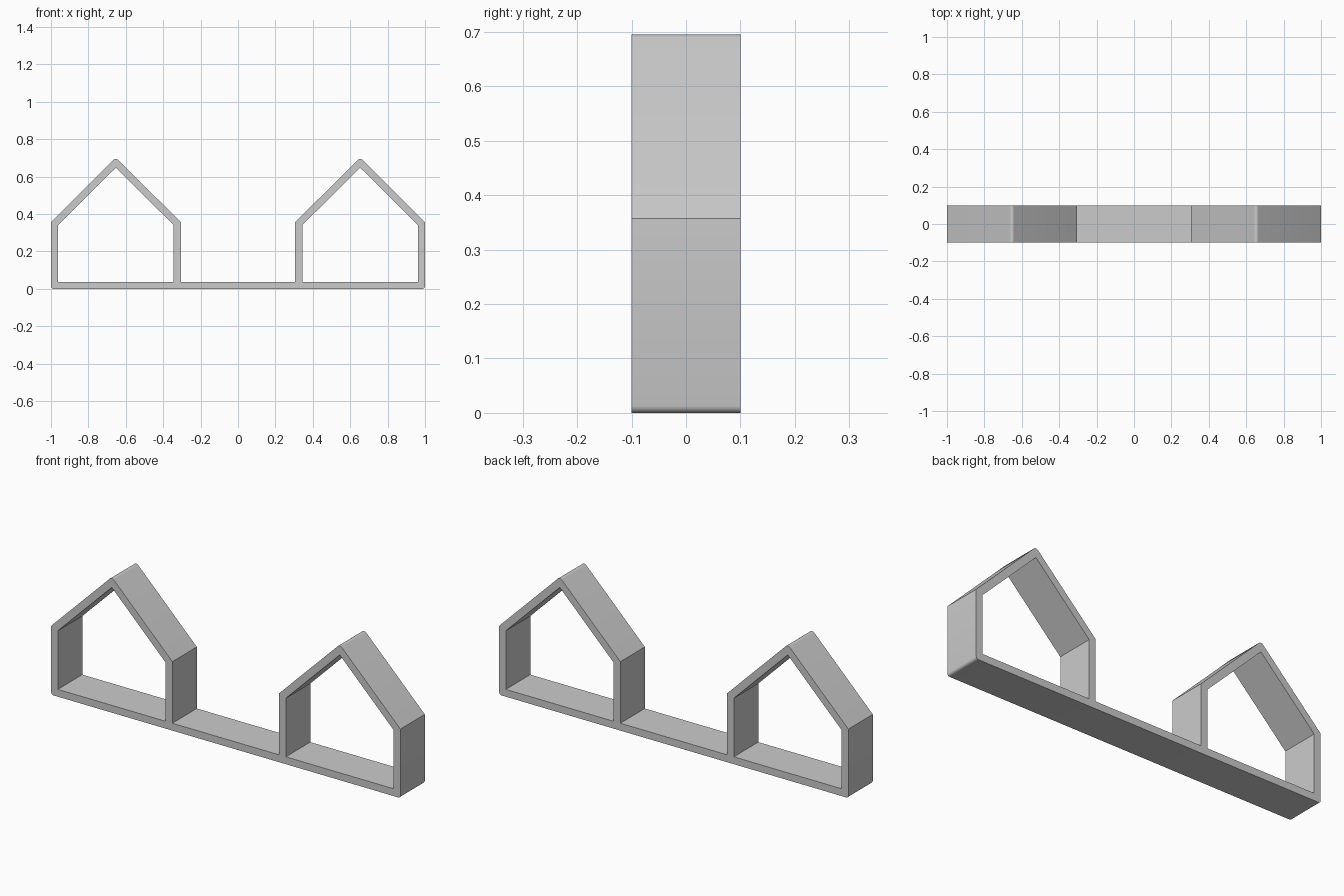
import bpy
from math import sin, cos, radians, tan
from mathutils import Vector

cube = bpy.data.objects.get("Cube")
if cube:
    bpy.data.objects.remove(cube, do_unlink=True)

# Main dimensions
CENTRE, HALF, EAVE, T, DEPTH = 0.653, 0.347, 0.357, 0.038, 0.2
PEAK = EAVE + HALF - 0.002
INNER_HALF = HALF - T
INNER_EAVE = EAVE - T * tan(radians(22.5))
INNER_PEAK = PEAK - T * 2 ** 0.5


def rounded(corner, radius, start, end, steps=6):
    """Arc replacing a right-angled corner, swept from start to end degrees."""
    mid = radians((start + end) / 2)
    centre = Vector(corner) - Vector((cos(mid), sin(mid))) * radius * 2 ** 0.5
    return [centre + Vector((cos(a), sin(a))) * radius
            for a in (radians(start + (end - start) * i / steps) for i in range(steps + 1))]


def house_outer(cx):
    """Wall tops and ridge, from right-hand eave to left-hand eave."""
    return [(cx + HALF, EAVE), *rounded((cx, PEAK), 0.017, 45, 135), (cx - HALF, EAVE)]


def house_opening(cx):
    return [(cx - INNER_HALF, T), (cx - INNER_HALF, INNER_EAVE), (cx, INNER_PEAK),
            (cx + INNER_HALF, INNER_EAVE), (cx + INNER_HALF, T)]


# Continuous frame outline: base board with two gabled houses
inner_wall = CENTRE - HALF
outline = [
    *rounded((-1, 0), 0.013, 180, 270, 3),
    *rounded((1, 0), 0.013, 270, 360, 3),
    *house_outer(CENTRE),
    (inner_wall, T), (-inner_wall, T),
    *house_outer(-CENTRE),
]

# Filled profile, with both openings, extruded to the shelf depth
curve = bpy.data.curves.new("house_shelf_frame", 'CURVE')
curve.dimensions = '2D'
curve.fill_mode = 'BOTH'
curve.extrude = DEPTH / 2
for points in (outline, house_opening(-CENTRE), house_opening(CENTRE)):
    spline = curve.splines.new('POLY')
    spline.points.add(len(points) - 1)
    for point, (x, z) in zip(spline.points, points):
        point.co = (x, z, 0, 1)
    spline.use_cyclic_u = True

frame = bpy.data.objects.new("house_shelf_frame", curve)
bpy.context.collection.objects.link(frame)
frame.rotation_euler.x = radians(90)

# Plain grey finish
grey = bpy.data.materials.new("light_grey")
grey.use_nodes = True
colour = (0.6, 0.6, 0.6, 1)
grey.diffuse_color = colour
grey.node_tree.nodes["Principled BSDF"].inputs["Base Color"].default_value = colour
curve.materials.append(grey)

# Mesh with joined edges, crisp corners and smooth rounded ridges
bpy.ops.object.select_all(action='DESELECT')
frame.select_set(True)
bpy.context.view_layer.objects.active = frame
bpy.ops.object.convert(target='MESH')
bpy.ops.object.transform_apply(location=False, rotation=True, scale=False)
bpy.ops.object.mode_set(mode='EDIT')
bpy.ops.mesh.select_all(action='SELECT')
bpy.ops.mesh.remove_doubles(threshold=0.0001)
bpy.ops.mesh.normals_make_consistent(inside=False)
bpy.ops.object.mode_set(mode='OBJECT')
bpy.ops.object.shade_smooth_by_angle(angle=radians(35))
